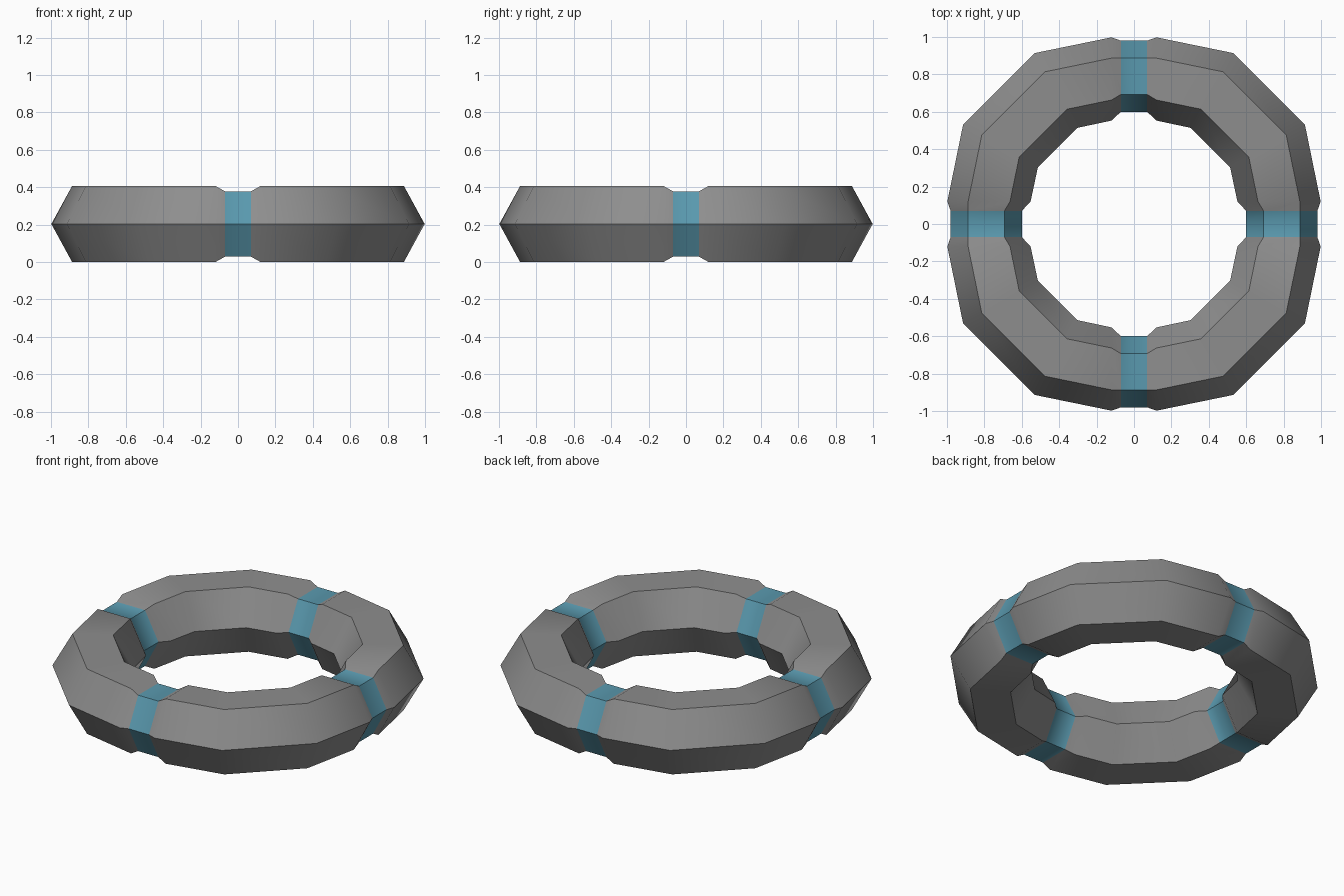
import bpy, bmesh, math
from mathutils import Matrix

if "Cube" in bpy.data.objects:
    bpy.data.objects.remove(bpy.data.objects["Cube"])

def material(name, rgb):
    m = bpy.data.materials.new(name)
    m.diffuse_color = (*rgb, 1)
    m.use_nodes = True
    m.node_tree.nodes["Principled BSDF"].inputs["Base Color"].default_value = m.diffuse_color
    return m

grey = material("grey metal", (0.27, 0.27, 0.27))
blue = material("blue band", (0.10, 0.315, 0.42))

# plan (x, y) of outer ridge, outer rim, inner rim, inner ridge, then half height
MID = 0.203
stations = [
    ((0, .98), (0, .887), (0, .693), (0, .60), .175),
    ((.07, .98), (.07, .887), (.07, .693), (.07, .60), .175),
    ((.12, .998), (.12, .887), (.12, .663), (.12, .553), MID),
    ((.53, .914), (.475, .814), (.357, .614), (.303, .514), MID),
]
# mirror over the diagonal to complete the quarter
stations += [tuple((p[1], p[0]) for p in s[:4]) + (s[4],) for s in reversed(stations)]

def ring_quarter(turn):
    bm = bmesh.new()
    loops = []
    for o, a, b, i, h in stations:
        pts = [(*o, MID), (*a, MID + h), (*b, MID + h), (*i, MID), (*b, MID - h), (*a, MID - h)]
        loops.append([bm.verts.new(p) for p in pts])
    last = len(loops) - 2
    for k in range(last + 1):
        for j in range(6):
            n = (j + 1) % 6
            f = bm.faces.new((loops[k][j], loops[k + 1][j], loops[k + 1][n], loops[k][n]))
            f.material_index = 1 if k in (0, last) else 0
    bmesh.ops.rotate(bm, verts=bm.verts, matrix=Matrix.Rotation(turn * math.pi / 2, 3, 'Z'))
    me = bpy.data.meshes.new("ring_quarter")
    bm.to_mesh(me)
    bm.free()
    me.materials.append(grey)
    me.materials.append(blue)
    ob = bpy.data.objects.new("ring_quarter_%d" % (turn + 1), me)
    bpy.context.collection.objects.link(ob)
    bpy.ops.object.select_all(action='DESELECT')
    ob.select_set(True)
    bpy.context.view_layer.objects.active = ob
    bpy.ops.object.shade_smooth_by_angle(angle=math.radians(40))

# four identical quarters, meeting at the middle of each band
for t in range(4):
    ring_quarter(t)
